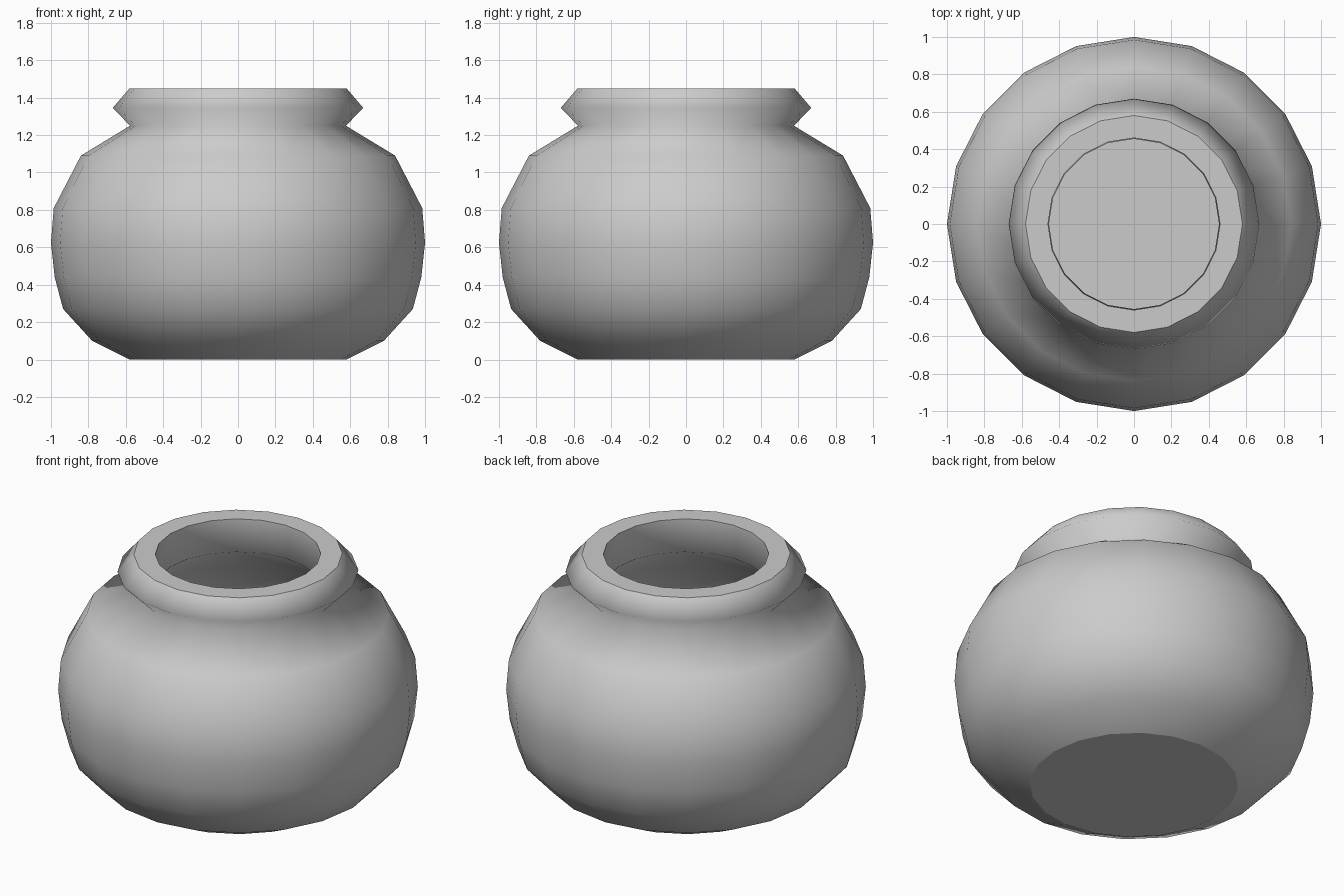
import bpy, bmesh
from math import cos, sin, pi

if "Cube" in bpy.data.objects:
    bpy.data.objects.remove(bpy.data.objects["Cube"])

SIDES = 20

# Closed wall profile (radius, height): outside going up, then inside going down
outer = [(0.58, 0.0), (0.78, 0.10), (0.935, 0.27), (0.98, 0.44), (1.0, 0.625),
         (0.985, 0.81), (0.84, 1.09), (0.577, 1.25), (0.67, 1.345), (0.58, 1.45)]
inner = [(0.46, 1.45), (0.455, 1.25), (0.75, 1.02), (0.88, 0.78), (0.90, 0.625),
         (0.88, 0.46), (0.83, 0.31), (0.70, 0.18), (0.53, 0.10)]
profile = outer + inner
sharp_rings = {0, len(outer) - 1, len(outer), len(profile) - 1}

# Lathe the profile into rings of quads
bm = bmesh.new()
rings = [[bm.verts.new((r * cos(2 * pi * i / SIDES), r * sin(2 * pi * i / SIDES), z))
          for i in range(SIDES)] for r, z in profile]
for a, b in zip(rings, rings[1:]):
    for i in range(SIDES):
        j = (i + 1) % SIDES
        bm.faces.new((a[i], a[j], b[j], b[i])).smooth = True

# Flat base underneath and flat floor inside
bm.faces.new(rings[0][::-1])
bm.faces.new(rings[-1])

# Crisp edges at the base, rim and inner floor; everything else stays smooth
for k in sharp_rings:
    for i in range(SIDES):
        bm.edges.get((rings[k][i], rings[k][(i + 1) % SIDES])).smooth = False
bm.normal_update()

mesh = bpy.data.meshes.new("round_pot")
bm.to_mesh(mesh)
bm.free()
pot = bpy.data.objects.new("round_pot", mesh)
bpy.context.collection.objects.link(pot)
